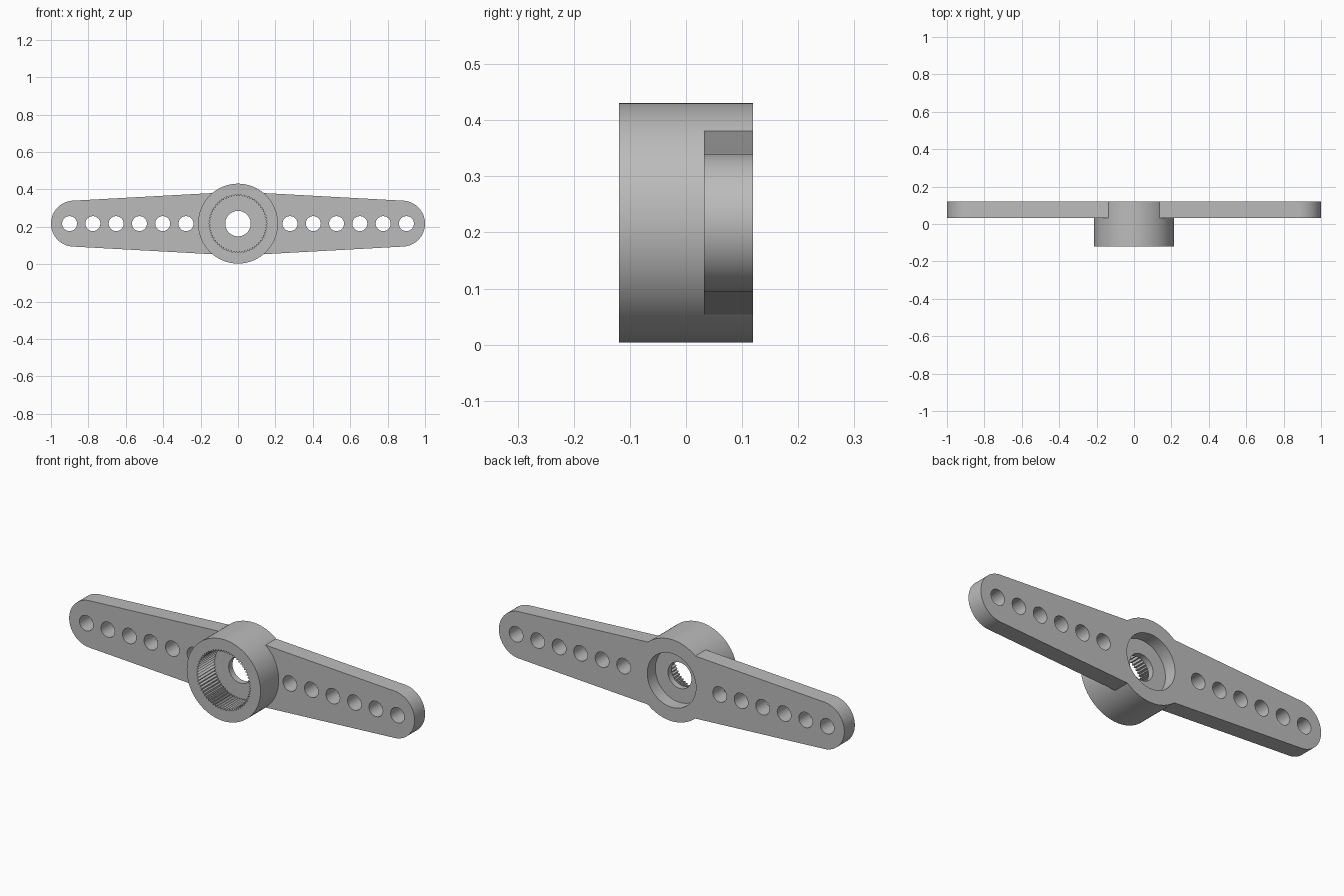
import bpy, bmesh
from math import sin, cos, pi, atan2, radians

if "Cube" in bpy.data.objects:
    bpy.data.objects.remove(bpy.data.objects["Cube"])

CZ = 0.217                      # height of the centre axis
HUB_R = 0.2135
FRONT, BACK, ARM_FRONT = -0.119, 0.119, 0.032
TEETH = 64

plastic = bpy.data.materials.new("grey plastic")
plastic.use_nodes = True
grey = (0.5, 0.5, 0.5, 1)
plastic.diffuse_color = grey
plastic.node_tree.nodes["Principled BSDF"].inputs["Base Color"].default_value = grey


def finish(bm, name):
    bmesh.ops.recalc_face_normals(bm, faces=bm.faces)
    mesh = bpy.data.meshes.new(name)
    bm.to_mesh(mesh)
    bm.free()
    mesh.materials.append(plastic)
    obj = bpy.data.objects.new(name, mesh)
    bpy.context.collection.objects.link(obj)
    bpy.ops.object.select_all(action='DESELECT')
    obj.select_set(True)
    bpy.context.view_layer.objects.active = obj
    bpy.ops.object.shade_smooth_by_angle(angle=radians(30))
    return obj


def arc(cx, r, start, end, n):
    """Points along an arc in the x-z plane, centred on the axis height."""
    return [(cx + r * cos(start + (end - start) * i / n),
             CZ + r * sin(start + (end - start) * i / n)) for i in range(n + 1)]


# Hub: closed profile of (outer radius, tooth depth, y) rings
profile = [
    (HUB_R, 0, FRONT), (HUB_R, 0, BACK),        # outer wall
    (0.141, 0, BACK), (0.141, 0, 0.052),        # plain recess at the back
    (0.068, 0, 0.052), (0.068, 0, 0.02),        # screw hole
    (0.157, 0.011, 0.02), (0.157, 0.011, FRONT),  # toothed socket
]
bm = bmesh.new()
count = TEETH * 2
rings = []
for r, depth, y in profile:
    ring = []
    for i in range(count):
        a = 2 * pi * i / count
        rad = r - depth * (i % 2)
        ring.append(bm.verts.new((rad * cos(a), y, CZ + rad * sin(a))))
    rings.append(ring)
for k, ring in enumerate(rings):
    other = rings[(k + 1) % len(rings)]
    for i in range(count):
        j = (i + 1) % count
        bm.faces.new((ring[i], ring[j], other[j], other[i]))
finish(bm, "hub")

# Arm: tapered outline with a round tip and a row of holes, mirrored
root = atan2(0.164, 0.137)
tip_r = 0.123
outline = arc(0, HUB_R - 0.0005, root, -root, 24) + arc(1 - tip_r, tip_r, -pi / 2, pi / 2, 32)
loops = [outline]
for k in range(6):
    loops.append(arc(0.278 + 0.1245 * k, 0.04, 0, 2 * pi, 32)[:-1])

bm = bmesh.new()
edges = []
for points in loops:
    verts = [bm.verts.new((x, ARM_FRONT, z)) for x, z in points]
    edges += [bm.edges.new((verts[i - 1], verts[i])) for i in range(len(verts))]
bmesh.ops.triangle_fill(bm, edges=edges, use_beauty=True, normal=(0, -1, 0))
solid = bmesh.ops.extrude_face_region(bm, geom=bm.faces[:], use_keep_orig=True)
moved = [v for v in solid["geom"] if isinstance(v, bmesh.types.BMVert)]
bmesh.ops.translate(bm, verts=moved, vec=(0, BACK - ARM_FRONT, 0))
arms = finish(bm, "arms")
mirror = arms.modifiers.new("mirror", 'MIRROR')
mirror.use_mirror_merge = False
